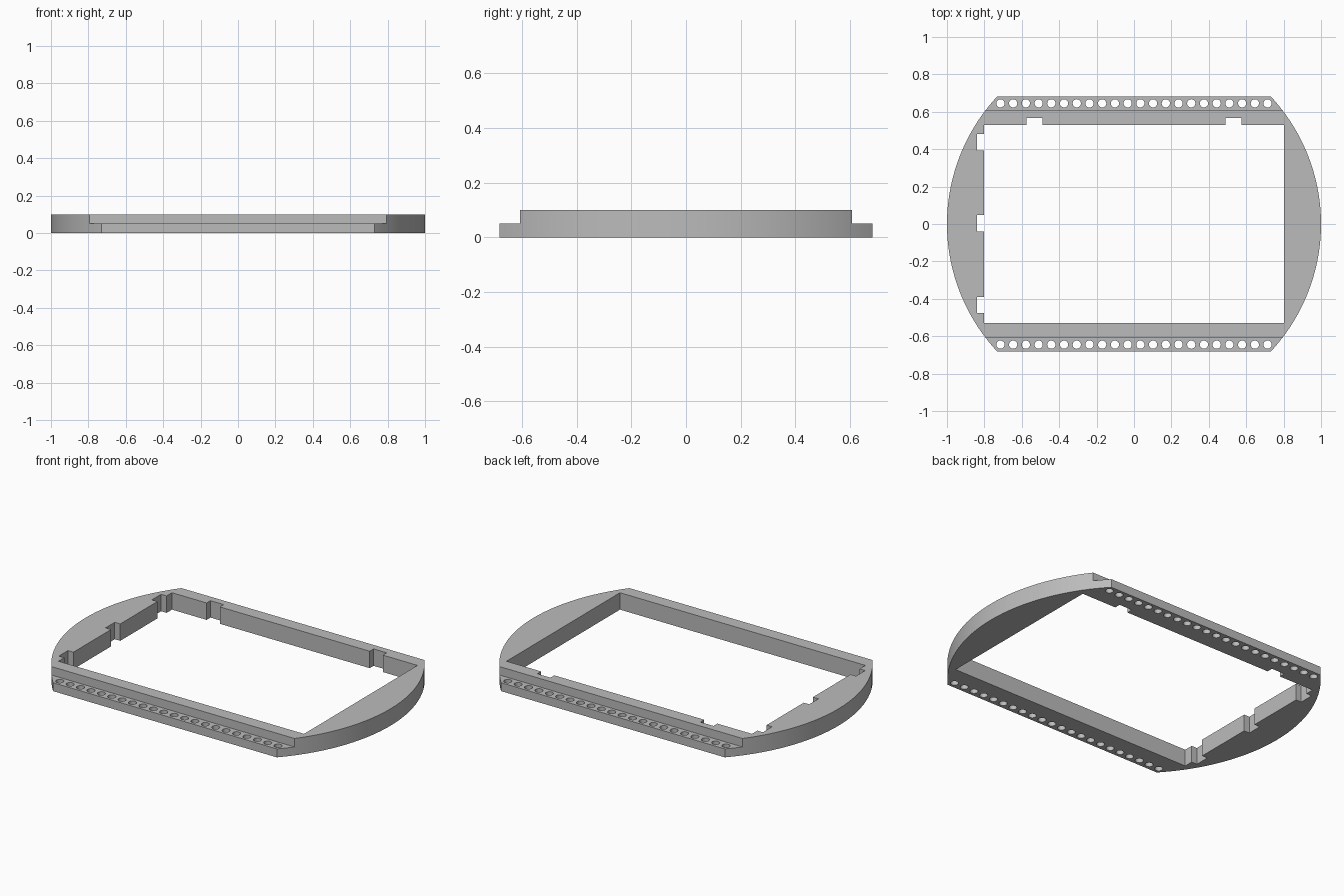
import bpy
import bmesh
import math
from mathutils import Vector

HEIGHT, LEDGE_Z = 0.1, 0.05
LEDGE_Y, RIM_Y = 0.607, 0.682

if "Cube" in bpy.data.objects:
    bpy.data.objects.remove(bpy.data.objects["Cube"])

grey = bpy.data.materials.new("plain grey")
grey.use_nodes = True
colour = (0.5, 0.5, 0.5, 1)
grey.diffuse_color = colour
grey.node_tree.nodes["Principled BSDF"].inputs["Base Color"].default_value = colour


def prism(bm, points, offset):
    """Extrude a flat outline along the offset."""
    face = bm.faces.new([bm.verts.new(p) for p in points])
    moved = bmesh.ops.extrude_face_region(bm, geom=[face])["geom"]
    verts = [v for v in moved if isinstance(v, bmesh.types.BMVert)]
    bmesh.ops.translate(bm, verts=verts, vec=Vector(offset))


def circle(x, y, z, radius, sides):
    angles = [2 * math.pi * i / sides for i in range(sides)]
    return [(x + radius * math.cos(a), y + radius * math.sin(a), z) for a in angles]


def finish(bm, name):
    bmesh.ops.recalc_face_normals(bm, faces=bm.faces)
    mesh = bpy.data.meshes.new(name)
    bm.to_mesh(mesh)
    bm.free()
    mesh.materials.append(grey)
    obj = bpy.data.objects.new(name, mesh)
    bpy.context.collection.objects.link(obj)
    return obj


# Round plate that the frame is cut from
bm = bmesh.new()
prism(bm, circle(0, 0, 0, 1, 128), (0, 0, HEIGHT))
frame = finish(bm, "frame")

# Straight sides with a stepped ledge
bm = bmesh.new()
for s in (-1, 1):
    step = [(LEDGE_Y, LEDGE_Z), (RIM_Y, LEDGE_Z), (RIM_Y, -0.1),
            (1.2, -0.1), (1.2, 0.2), (LEDGE_Y, 0.2)]
    prism(bm, [(-1.2, s * y, z) for y, z in step], (2.4, 0, 0))
ledge_cutter = finish(bm, "ledge_cutter")

# Rectangular opening with notches along its right and back edges
W, D, DEPTH, HALF = 0.803, 0.53, 0.036, 0.043
outline = [(W, D), (W, -D), (-W, -D)]
for y in (-0.433, 0.004, 0.437):
    outline += [(-W, y - HALF), (-W - DEPTH, y - HALF),
                (-W - DEPTH, y + HALF), (-W, y + HALF)]
outline.append((-W, D))
for x in (-0.533, 0.533):
    outline += [(x - HALF, D), (x - HALF, D + DEPTH),
                (x + HALF, D + DEPTH), (x + HALF, D)]
bm = bmesh.new()
prism(bm, [(x, y, -0.1) for x, y in outline], (0, 0, 0.4))
opening_cutter = finish(bm, "opening_cutter")

# Row of round holes through each ledge
bm = bmesh.new()
for s in (-1, 1):
    for i in range(22):
        x = -0.714 + 0.068 * i
        prism(bm, circle(x, s * 0.645, -0.1, 0.022, 24), (0, 0, 0.3))
hole_cutter = finish(bm, "hole_cutter")

# Make the cuts, then discard the cutters
bpy.ops.object.select_all(action="DESELECT")
frame.select_set(True)
bpy.context.view_layer.objects.active = frame
for cutter in (ledge_cutter, opening_cutter, hole_cutter):
    cutter.hide_render = True
    mod = frame.modifiers.new(cutter.name, "BOOLEAN")
    mod.operation = "DIFFERENCE"
    mod.solver = "EXACT"
    mod.object = cutter
    bpy.ops.object.modifier_apply(modifier=mod.name)
    bpy.data.objects.remove(cutter)

bpy.ops.object.shade_smooth_by_angle(angle=math.radians(30))
